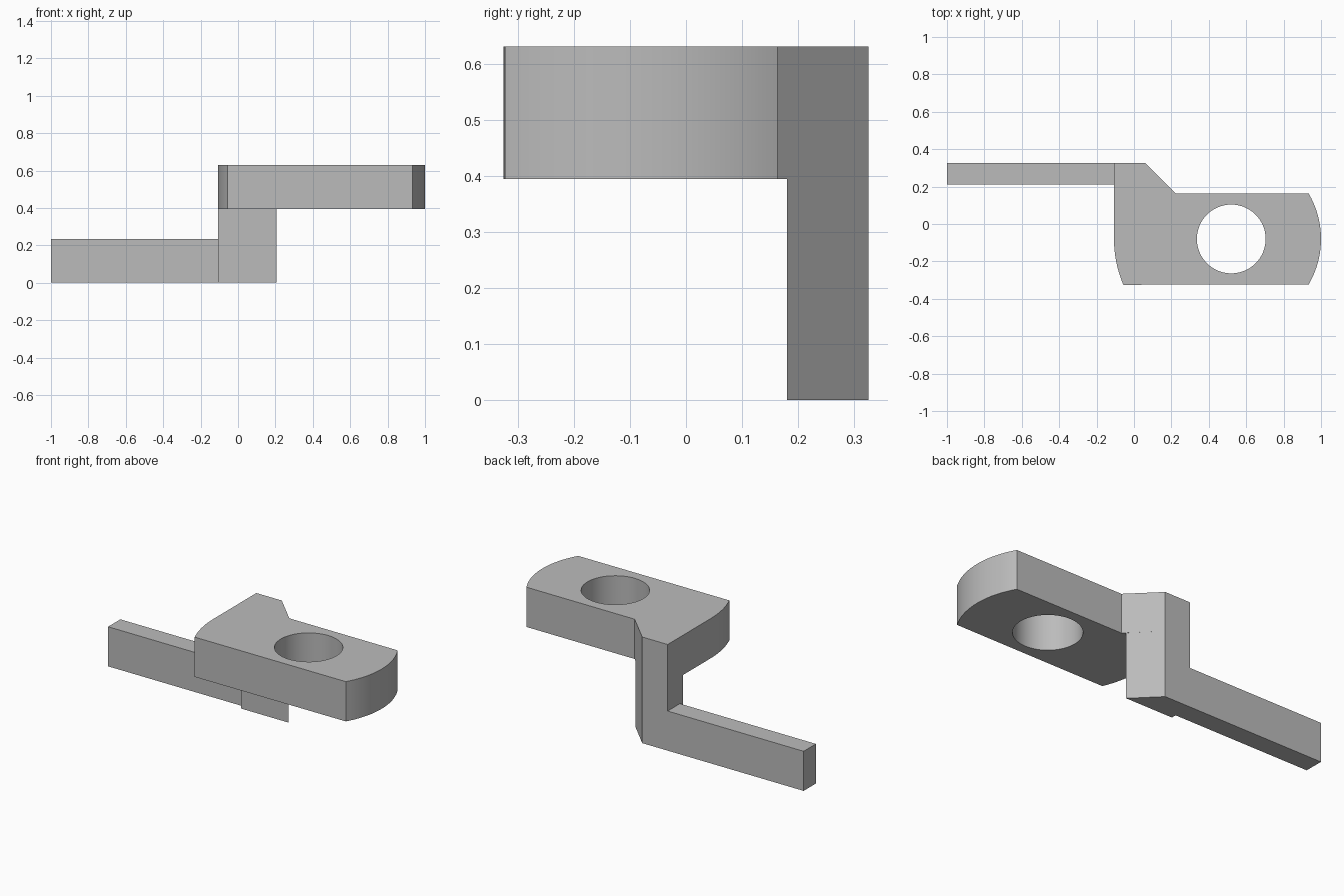
import bpy, bmesh
from math import asin, cos, sin, pi, radians

cube = bpy.data.objects.get("Cube")
if cube:
    bpy.data.objects.remove(cube, do_unlink=True)

grey = bpy.data.materials.new("plain grey")
grey.use_nodes = True
colour = (0.5, 0.5, 0.5, 1)
grey.diffuse_color = colour
grey.node_tree.nodes["Principled BSDF"].inputs["Base Color"].default_value = colour

# Main dimensions
HOLE_X, HOLE_Y, HOLE_R = 0.52, -0.08, 0.184
FRONT, BACK, STEP = -0.325, 0.325, 0.163
LEFT_R, RIGHT_R = 0.627, 0.48
SIDE = HOLE_X - LEFT_R
TOP, PLATE_Z = 0.63, 0.394
POST_Y, ARM_Y, ARM_TOP = 0.18, 0.21, 0.235
CHAMFER = (0.06, BACK), (0.223, STEP)


def arc(radius, start, end, steps):
    """Points on a circle around the hole centre."""
    angles = [start + (end - start) * i / steps for i in range(steps + 1)]
    return [(HOLE_X + radius * cos(a), HOLE_Y + radius * sin(a)) for a in angles]


def prism(name, outline, bottom, top):
    """Extrude a counter-clockwise outline upwards."""
    bm = bmesh.new()
    face = bm.faces.new([bm.verts.new((x, y, bottom)) for x, y in outline])
    new = bmesh.ops.extrude_face_region(bm, geom=[face])["geom"]
    for v in new:
        if isinstance(v, bmesh.types.BMVert):
            v.co.z = top
    bmesh.ops.recalc_face_normals(bm, faces=bm.faces[:])
    mesh = bpy.data.meshes.new(name)
    bm.to_mesh(mesh)
    bm.free()
    mesh.materials.append(grey)
    obj = bpy.data.objects.new(name, mesh)
    bpy.context.collection.objects.link(obj)
    return obj


def combine(target, tool, operation):
    """Apply a boolean and discard the tool."""
    mod = target.modifiers.new(operation, "BOOLEAN")
    mod.operation, mod.solver, mod.object = operation, "EXACT", tool
    bpy.context.view_layer.objects.active = target
    bpy.ops.object.modifier_apply(modifier=mod.name)
    bpy.data.objects.remove(tool, do_unlink=True)


# Raised plate with two rounded ends and a chamfered back corner
half = asin((STEP - HOLE_Y) / RIGHT_R)
sweep = asin((HOLE_Y - FRONT) / LEFT_R)
outline = (arc(LEFT_R, pi, pi + sweep, 10) + arc(RIGHT_R, -half, half, 20)
           + [CHAMFER[1], CHAMFER[0], (SIDE, BACK)])
bracket = prism("bracket", outline, PLATE_Z, TOP)

# Upright post, following the chamfer
slope_x = CHAMFER[0][0] + BACK - POST_Y
post = prism("post", [(SIDE, POST_Y), (slope_x, POST_Y), CHAMFER[0], (SIDE, BACK)],
             0, TOP)
combine(bracket, post, "UNION")

# Low side arm
arm = prism("arm", [(-1, ARM_Y), (SIDE, ARM_Y), (SIDE, BACK), (-1, BACK)], 0, ARM_TOP)
combine(bracket, arm, "UNION")

# Round through hole
cutter = prism("hole_cutter", arc(HOLE_R, 0, 2 * pi, 64)[:-1], PLATE_Z - 0.1, TOP + 0.1)
cutter.hide_render = True
combine(bracket, cutter, "DIFFERENCE")

# Merge coplanar faces and smooth the curved walls
bm = bmesh.new()
bm.from_mesh(bracket.data)
bmesh.ops.remove_doubles(bm, verts=bm.verts[:], dist=0.0005)
bmesh.ops.dissolve_limit(bm, angle_limit=radians(0.5), verts=bm.verts[:], edges=bm.edges[:])
bm.to_mesh(bracket.data)
bm.free()
bpy.ops.object.select_all(action="DESELECT")
bracket.select_set(True)
bpy.context.view_layer.objects.active = bracket
bpy.ops.object.shade_smooth_by_angle(angle=radians(20))
